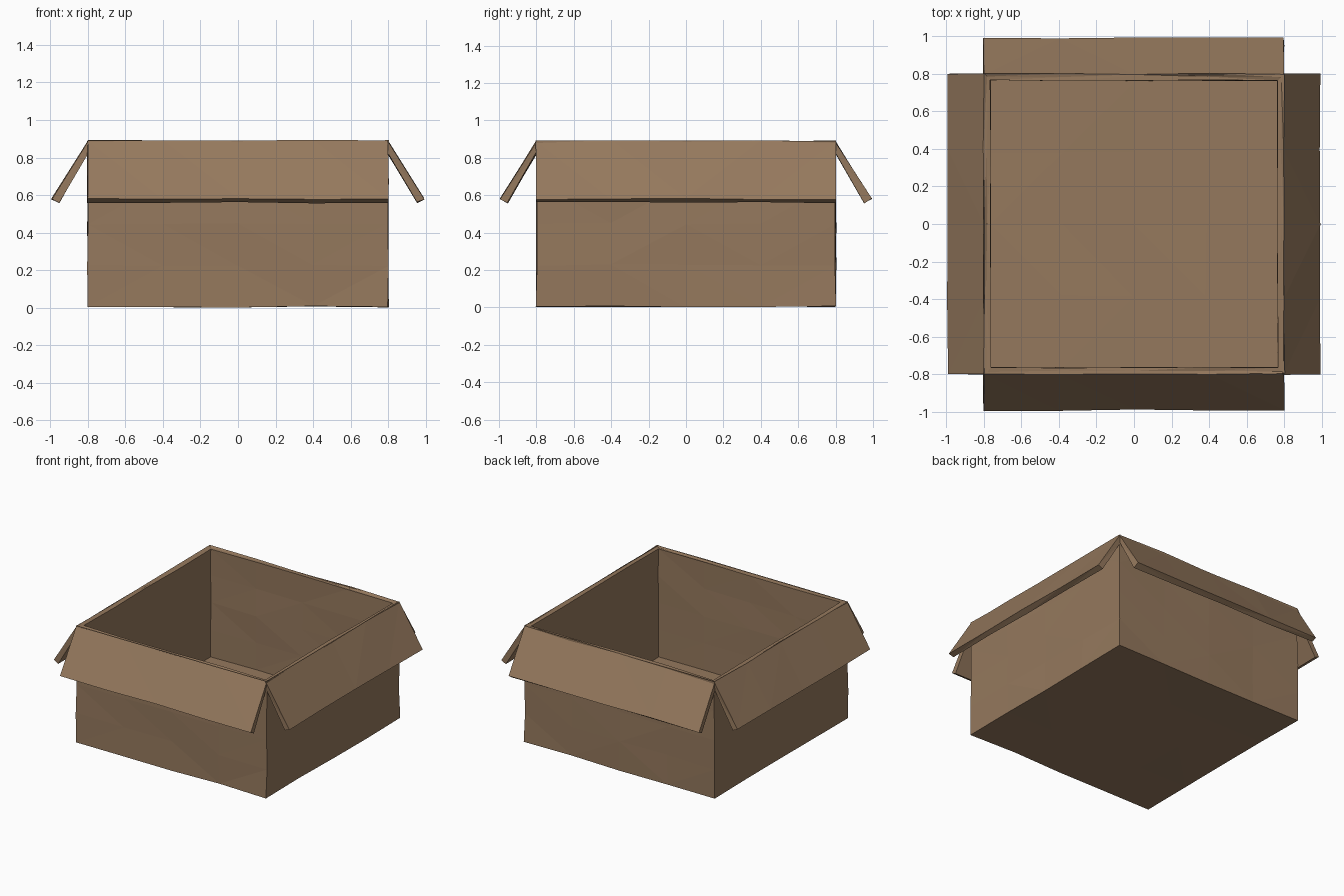
import bpy, bmesh, math, random
from mathutils import Matrix, Vector

if "Cube" in bpy.data.objects:
    bpy.data.objects.remove(bpy.data.objects["Cube"])

random.seed(4)
HALF, TOP, BOTTOM, FLOOR = 0.80, 0.89, 0.005, 0.065
JITTER = 0.004

card = bpy.data.materials.new("cardboard")
card.diffuse_color = (0.30, 0.19, 0.11, 1)
card.use_nodes = True
card.node_tree.nodes["Principled BSDF"].inputs["Base Color"].default_value = card.diffuse_color


def crumple(bm):
    """Cut the long edges, triangulate and nudge the points for a worn look."""
    long_edges = [e for e in bm.edges if e.calc_length() > 0.5]
    bmesh.ops.subdivide_edges(bm, edges=long_edges, cuts=3, use_grid_fill=True)
    for v in bm.verts:
        v.co += Vector([random.uniform(-JITTER, JITTER) for _ in range(3)])
        v.co.z = max(v.co.z, 0)
    bmesh.ops.recalc_face_normals(bm, faces=bm.faces)
    bmesh.ops.triangulate(bm, faces=bm.faces)


def finish(bm, name):
    mesh = bpy.data.meshes.new(name)
    bm.to_mesh(mesh)
    bm.free()
    mesh.materials.append(card)
    obj = bpy.data.objects.new(name, mesh)
    bpy.context.collection.objects.link(obj)
    return obj


# Box body: square rings from the outer bottom, over the rim, to the inner floor
bm = bmesh.new()
rings = []
for half, z in [(HALF, BOTTOM), (HALF, TOP), (0.785, TOP - 0.004),
                (0.765, TOP - 0.004), (0.765, FLOOR)]:
    rings.append([bm.verts.new((sx * half, sy * half, z))
                  for sx, sy in [(-1, -1), (1, -1), (1, 1), (-1, 1)]])
for a, b in zip(rings, rings[1:]):
    for i in range(4):
        j = (i + 1) % 4
        bm.faces.new((a[i], a[j], b[j], b[i]))
bm.faces.new(rings[0][::-1])
bm.faces.new(rings[-1])
crumple(bm)
finish(bm, "box_body")

# Four folded-down flaps: a thin slanted profile run along each rim edge
profile = [(0.798, TOP), (0.992, 0.58), (0.955, 0.56), (0.798, 0.825)]
for k, side in enumerate(["right", "back", "left", "front"]):
    bm = bmesh.new()
    ends = [[bm.verts.new((x, y, z)) for x, z in profile] for y in (-HALF, HALF)]
    for i in range(4):
        j = (i + 1) % 4
        bm.faces.new((ends[0][i], ends[0][j], ends[1][j], ends[1][i]))
    bm.faces.new(ends[0])
    bm.faces.new(ends[1][::-1])
    crumple(bm)
    bm.transform(Matrix.Rotation(k * math.pi / 2, 4, 'Z'))
    finish(bm, side + "_flap")
